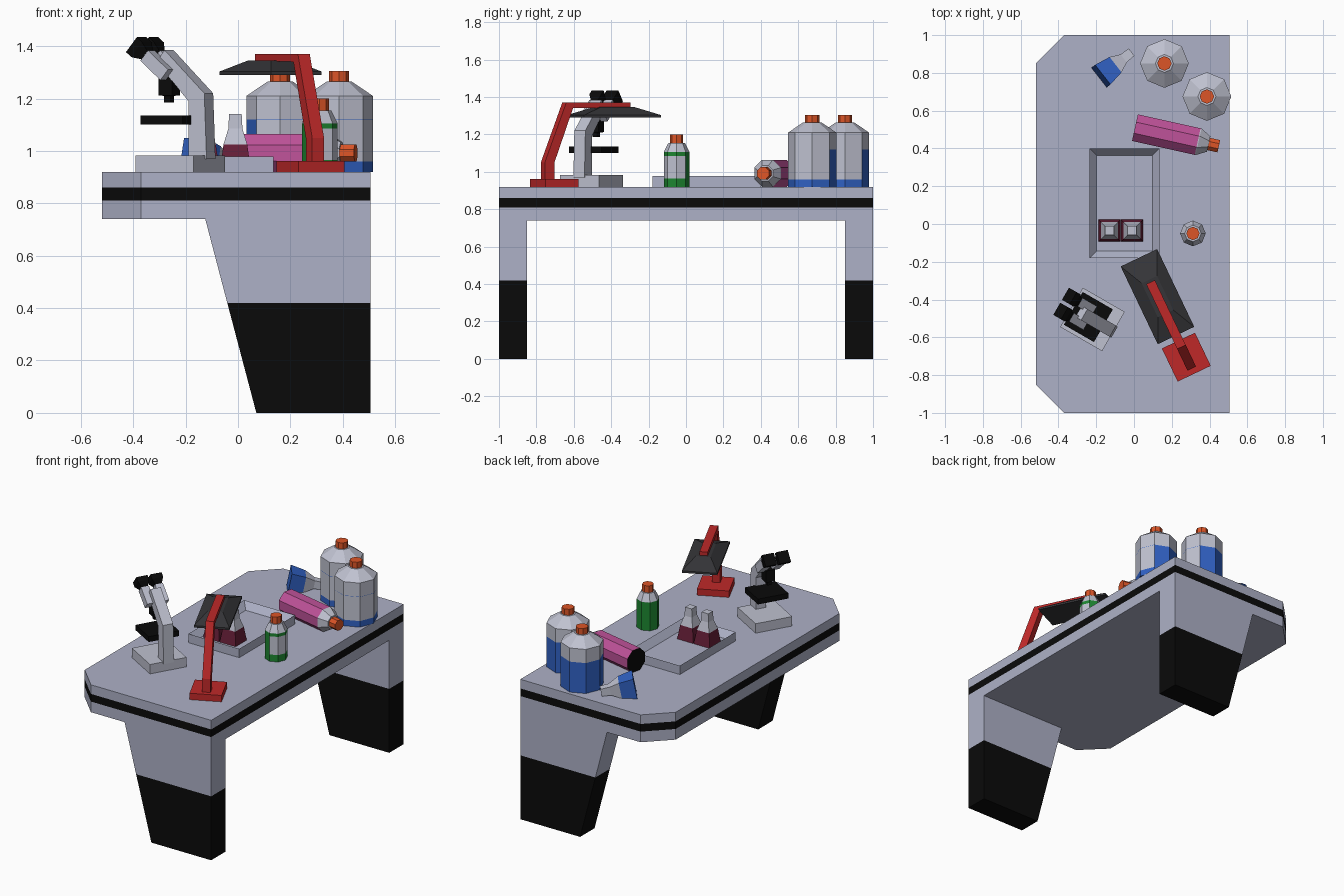
import bpy, bmesh, math
from mathutils import Matrix

if "Cube" in bpy.data.objects:
    bpy.data.objects.remove(bpy.data.objects["Cube"])

COL = {
    "table_grey": (.42, .44, .57), "pale_grey": (.52, .535, .63), "black": (.003, .003, .003),
    "red": (.52, .022, .022), "orange": (.72, .09, .02), "blue": (.03, .12, .55),
    "green": (.012, .24, .03), "pink": (.52, .085, .32), "maroon": (.14, .014, .04),
    "charcoal": (.036, .036, .04)}
NAMES = list(COL)
MATS = []
for n, c in COL.items():
    m = bpy.data.materials.new(n)
    m.diffuse_color = (*c, 1)
    m.use_nodes = True
    m.node_tree.nodes["Principled BSDF"].inputs["Base Color"].default_value = m.diffuse_color
    MATS.append(m)


def loft(name, rings, colour, mx=Matrix(), caps=None):
    """Skin rings of points; colour is a name, a list per band, or a rule(band, side)."""
    if isinstance(colour, str):
        rule = lambda b, k: colour
    elif isinstance(colour, list):
        rule = lambda b, k: colour[b]
    else:
        rule = colour
    bm = bmesh.new()
    vs = [[bm.verts.new(mx @ Matrix.Translation(p).translation) for p in r] for r in rings]
    n = len(rings[0])
    jobs = []
    for b in range(len(rings) - 1):
        for k in range(n):
            j = (k + 1) % n
            jobs.append(((vs[b][k], vs[b][j], vs[b + 1][j], vs[b + 1][k]), rule(b, k)))
    last = len(rings) - 2
    c0, c1 = caps or (rule(0, 0), rule(last, 0))
    jobs += [(vs[0][::-1], c0), (vs[-1], c1)]
    used = []
    for verts, col in jobs:
        if col not in used:
            used.append(col)
        bm.faces.new(verts).material_index = used.index(col)
    bmesh.ops.recalc_face_normals(bm, faces=bm.faces)
    me = bpy.data.meshes.new(name)
    bm.to_mesh(me)
    bm.free()
    for u in used:
        me.materials.append(MATS[NAMES.index(u)])
    ob = bpy.data.objects.new(name, me)
    bpy.context.collection.objects.link(ob)
    return ob


def rect(hx, hy, z, cx=0, cy=0):
    return [(cx + a * hx, cy + b * hy, z) for a, b in ((1, 1), (-1, 1), (-1, -1), (1, -1))]


def poly(r, z, n=8):
    return [(r * math.cos(2 * math.pi * k / n), r * math.sin(2 * math.pi * k / n), z) for k in range(n)]


def box(name, hx, hy, z0, z1, colour, mx=Matrix(), cx=0, cy=0):
    return loft(name, [rect(hx, hy, z0, cx, cy), rect(hx, hy, z1, cx, cy)], colour, mx)


def prism(name, profile, half, colour, mx=Matrix()):
    return loft(name, [[(u, s * half, z) for u, z in profile] for s in (-1, 1)], colour, mx)


def place(x, y, z=0, deg=0):
    return Matrix.Translation((x, y, z)) @ Matrix.Rotation(math.radians(deg), 4, 'Z')


TOP = .92

# Table top with clipped corners and a dark stripe
outline = [(.505, -1), (.505, 1), (-.37, 1), (-.52, .85), (-.52, -.85), (-.37, -1)]
loft("table_top", [[(x, y, z) for x, y in outline] for z in (.74, .81, .86, TOP)],
     ["table_grey", "black", "table_grey"])

# Tapered end legs with dark feet
for side, s in (("front", -1), ("back", 1)):
    rings = []
    for z, x in ((0, .07), (.42, -.041), (.74, -.125)):
        rings.append(rect((.505 - x) / 2, .075, z, (.505 + x) / 2, s * .925))
    loft(side + "_leg", rings, ["black", "table_grey"])

# Shallow tray with sloping inner walls
loft("tray", [rect(.185, .29, TOP), rect(.185, .29, .978), rect(.148, .253, .935)],
     "table_grey", place(-.05, .11))


# Square conical flasks
def flask(name, liquid, h, mx):
    loft(name, [rect(h, h, 0), rect(h * .78, h * .78, .09), rect(.027, .027, .15), rect(.024, .024, .205)],
         [liquid, "pale_grey", "pale_grey"], mx)


flask("left_flask", "maroon", .058, place(-.13, -.035, .935))
flask("right_flask", "maroon", .058, place(-.01, -.035, .935))
flask("fallen_flask", "blue", .066,
      place(-.175, .783, .985, 38) @ Matrix.Rotation(math.radians(101), 4, 'Y'))


# Eight-sided bottles; liquid shows except on the label sides
def bottle(name, liquid, levels, r, neck, label, mx, base=None):
    fill0, fill1, fill2, shoulder, cone, end = levels
    rings = [poly(r, z) for z in (0, fill0, fill1, fill2, shoulder)] + [poly(neck * 1.25, cone)]

    def rule(b, k):
        if b > 2:
            return "pale_grey"
        return "pale_grey" if b == 1 and k in label else liquid
    loft(name, rings, rule, mx, (base or liquid, "pale_grey"))
    loft(name + "_cap", [poly(neck, cone - .005), poly(neck, end)], "orange", mx)


big = (.04, .198, .2, .29, .345, .385)
bottle("big_bottle_back", "blue", big, .129, .038, (0, 5, 6, 7), place(.161, .85, TOP))
bottle("big_bottle_right", "blue", big, .129, .038, (0, 5, 6, 7), place(.386, .675, TOP))
bottle("small_bottle", "green", (.045, .165, .185, .187, .235, .28), .068, .035,
       (0, 6, 7), place(.312, -.05, TOP))
bottle("fallen_bottle", "pink", (.1, .2, .34, .345, .40, .455), .078, .036, (),
       place(.005, .51, .992, -12.5) @ Matrix.Rotation(math.pi / 2, 4, 'Y')
       @ Matrix.Rotation(math.pi / 8, 4, 'Z'), "black")

# Microscope, local x points towards the eyepieces
M = place(-.22, -.505, 0, 150)
box("microscope_base", .128, .12, TOP, .982, "pale_grey", M)
prism("microscope_arm", [(-.135, .97), (-.125, 1.22), (.05, 1.385), (.085, 1.34),
                         (-.055, 1.19), (-.055, .97)], .034, "pale_grey", M)
box("microscope_stage", .092, .1, 1.10, 1.135, "black", M, .025)
loft("objective", [rect(.014, .014, 1.185, .05), rect(.014, .014, 1.21, .05),
                   rect(.03, .03, 1.212, .05), rect(.03, .03, 1.29, .05)], "black", M)
for side, s in (("left", 1), ("right", -1)):
    T = M @ Matrix.Translation((.03, s * .046, 1.29)) @ Matrix.Rotation(math.radians(50), 4, 'Y')
    loft(side + "_eyepiece", [rect(.026, .026, 0), rect(.026, .026, .115), rect(.02, .02, .116),
                              rect(.037, .037, .15), rect(.037, .037, .18)],
         ["pale_grey", "black", "black", "black"], T, ("pale_grey", "black"))

# Desk lamp, local x points along the arm
L = place(.277, -.705, 0, 115.5)
box("lamp_base", .097, .097, TOP, .962, "red", L)
prism("lamp_arm", [(-.067, .955), (-.067, 1.05), (.06, 1.37), (.44, 1.37), (.44, 1.345),
                   (.10, 1.34), (-.01, 1.05), (-.01, .955)], .025, "red", L)
loft("lamp_shade", [rect(.228, .107, 1.29, .355), rect(.228, .107, 1.303, .355),
                    rect(.1, .045, 1.346, .355)], "charcoal", L)
